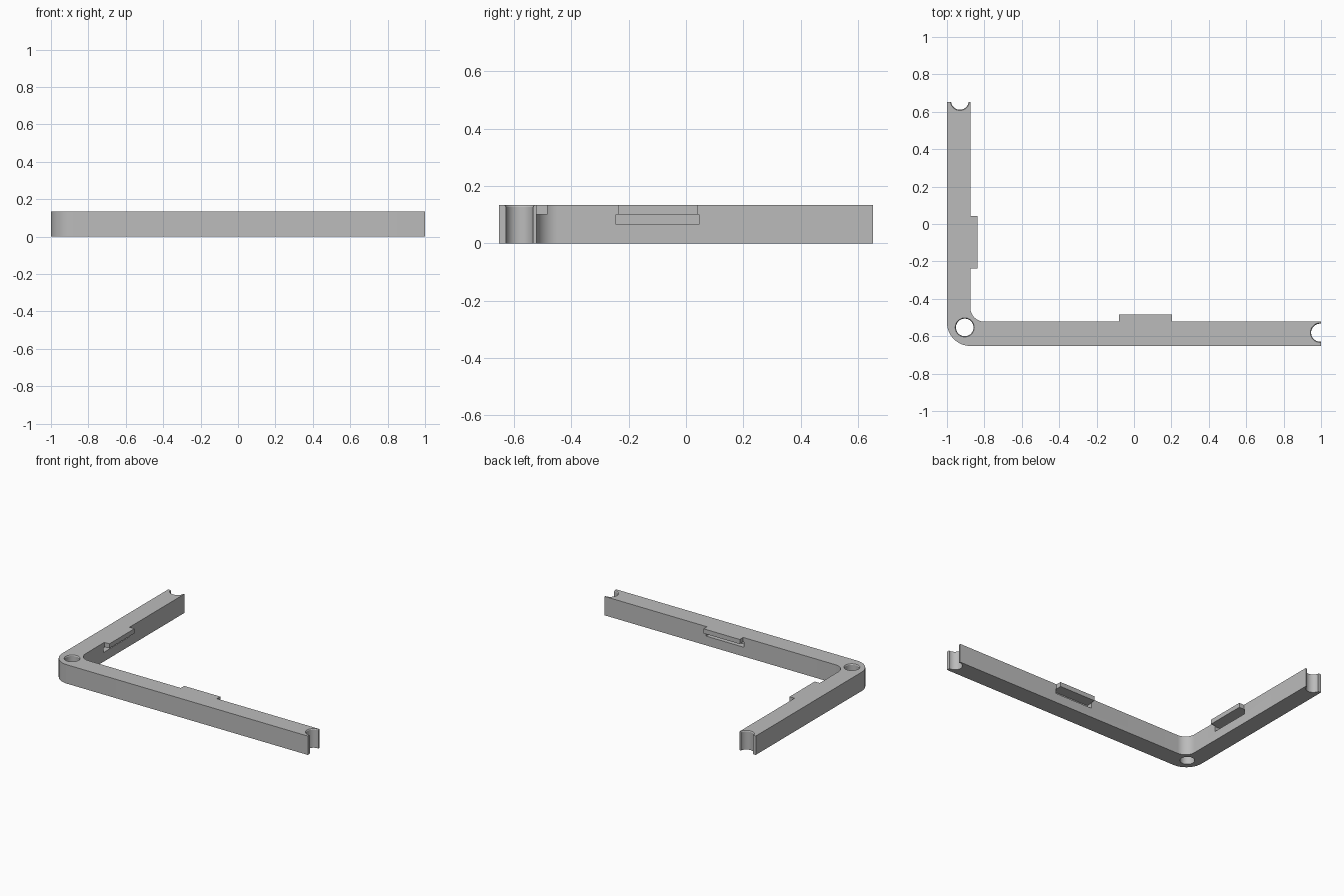
import bpy, bmesh, math

if "Cube" in bpy.data.objects:
    bpy.data.objects.remove(bpy.data.objects["Cube"])

H = 0.133          # bar height
grey = bpy.data.materials.new("plain grey")
grey.diffuse_color = (0.5, 0.5, 0.5, 1)
grey.use_nodes = True
grey.node_tree.nodes["Principled BSDF"].inputs["Base Color"].default_value = grey.diffuse_color


def finish(bm, name):
    bmesh.ops.recalc_face_normals(bm, faces=bm.faces)
    me = bpy.data.meshes.new(name)
    bm.to_mesh(me)
    bm.free()
    me.materials.append(grey)
    ob = bpy.data.objects.new(name, me)
    bpy.context.collection.objects.link(ob)
    return ob


def box(name, x0, x1, y0, y1, z0, z1):
    bm = bmesh.new()
    bmesh.ops.create_cube(bm, size=1)
    for v in bm.verts:
        v.co = ((x0 + x1) / 2 + v.co.x * (x1 - x0),
                (y0 + y1) / 2 + v.co.y * (y1 - y0),
                (z0 + z1) / 2 + v.co.z * (z1 - z0))
    return finish(bm, name)


def pin_cutter(name, x, y, r):
    """Round cutter that flares slightly at the top rim."""
    bm = bmesh.new()
    n = 48
    rings = []
    for z, rad in ((-0.05, r), (H - 0.006, r), (H, r + 0.004), (H + 0.05, r + 0.004)):
        rings.append([bm.verts.new((x + rad * math.cos(2 * math.pi * i / n),
                                    y + rad * math.sin(2 * math.pi * i / n), z))
                      for i in range(n)])
    for a, b in zip(rings, rings[1:]):
        for i in range(n):
            j = (i + 1) % n
            bm.faces.new((a[i], a[j], b[j], b[i]))
    bm.faces.new(rings[0])
    bm.faces.new(rings[-1])
    return finish(bm, name)


def arc(cx, cy, r, a0, a1, n=16):
    return [(cx + r * math.cos(math.radians(a0 + (a1 - a0) * i / n)),
             cy + r * math.sin(math.radians(a0 + (a1 - a0) * i / n)))
            for i in range(n + 1)]


# L-shaped bar with rounded corner
X0, X1, Y0, Y1 = -1.0, 1.0, -0.652, 0.652
XI, YI = -0.875, -0.522
outline = [(X1, Y0), (X1, YI)]
outline += arc(XI + 0.075, YI + 0.075, 0.075, 270, 180)
outline += [(XI, Y1), (X0, Y1)]
outline += arc(X0 + 0.125, Y0 + 0.125, 0.125, 180, 270)
bm = bmesh.new()
face = bm.faces.new([bm.verts.new((x, y, 0)) for x, y in outline])
ext = bmesh.ops.extrude_face_region(bm, geom=[face])
for g in ext["geom"]:
    if isinstance(g, bmesh.types.BMVert):
        g.co.z = H
frame = finish(bm, "corner_frame")

# Pin holes, end notches and the slots beneath the tabs
cutters = [
    pin_cutter("corner_hole_cutter", -0.905, -0.553, 0.047),
    pin_cutter("right_notch_cutter", 0.995, -0.581, 0.048),
    pin_cutter("back_notch_cutter", -0.931, 0.658, 0.047),
    box("side_slot_cutter", XI - 0.04, XI + 0.05, -0.245, 0.045, 0.065, 0.101),
    box("front_slot_cutter", -0.085, 0.208, YI - 0.04, YI + 0.05, 0.065, 0.101),
]
for c in cutters:
    m = frame.modifiers.new(c.name, 'BOOLEAN')
    m.operation = 'DIFFERENCE'
    m.solver = 'EXACT'
    m.object = c
    c.hide_render = True
    c.hide_viewport = True

# Bake the cuts, then drop the cutters
bpy.context.view_layer.update()
dg = bpy.context.evaluated_depsgraph_get()
frame.data = bpy.data.meshes.new_from_object(frame.evaluated_get(dg))
frame.modifiers.clear()
for c in cutters:
    bpy.data.objects.remove(c)

bpy.context.view_layer.objects.active = frame
frame.select_set(True)
bpy.ops.object.shade_smooth_by_angle(angle=math.radians(30))

# Locking tabs on the inner faces
box("side_tab", XI, XI + 0.039, -0.238, 0.042, 0.101, H)
box("front_tab", -0.08, 0.202, YI, YI + 0.038, 0.101, H)
